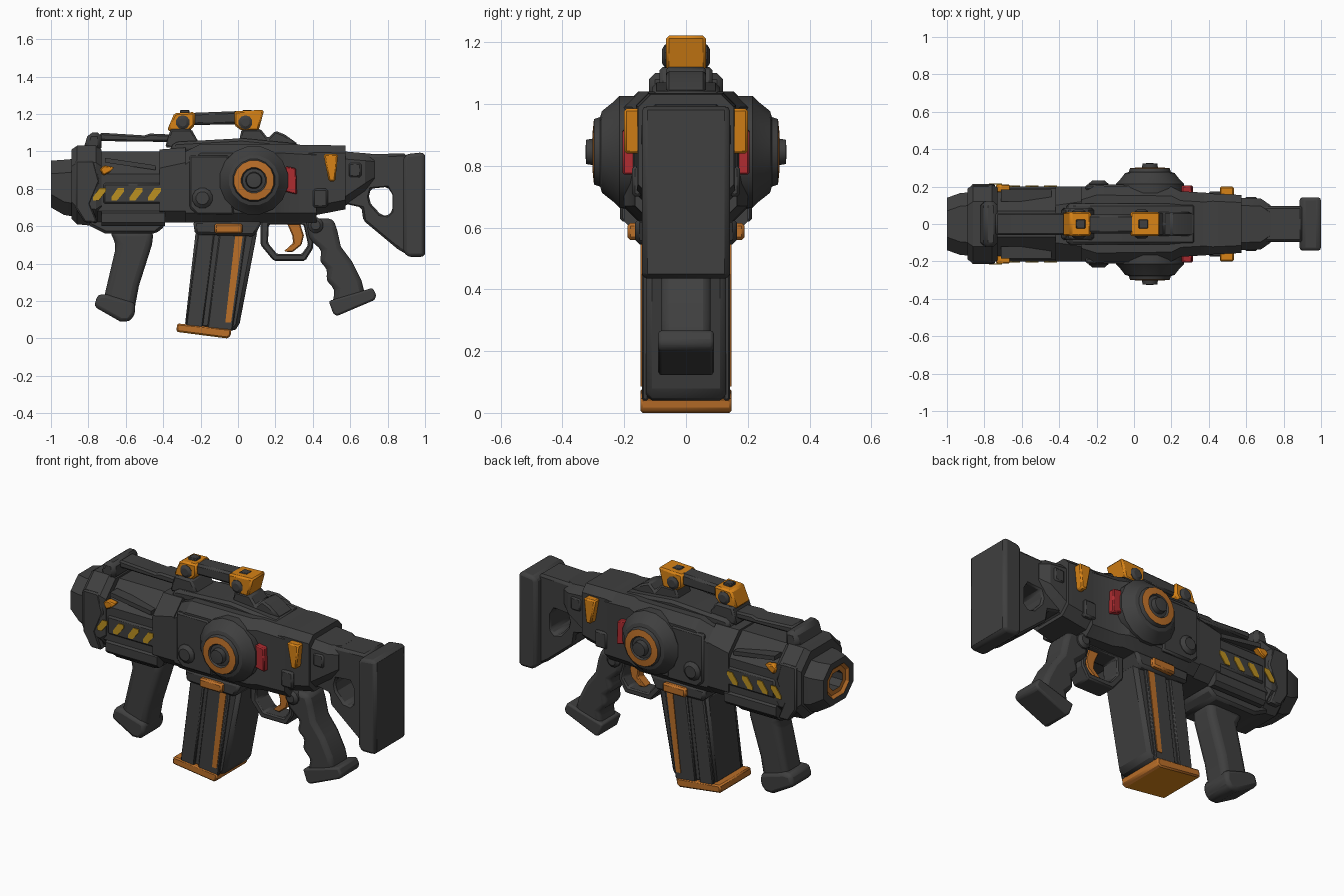
import bpy, bmesh, math


def colour(name, rgb):
    m = bpy.data.materials.new(name)
    m.diffuse_color = (*rgb, 1)
    return m


GREY = colour("dark_grey", (0.050, 0.050, 0.050))
ORANGE = colour("orange", (0.68, 0.225, 0.008))
RUST = colour("burnt_orange", (0.50, 0.16, 0.022))
AMBER = colour("amber_stripe", (0.50, 0.28, 0.015))
RED = colour("red", (0.42, 0.025, 0.03))


def finish(name, bm, mats, bevel=0, seg=1):
    bmesh.ops.recalc_face_normals(bm, faces=bm.faces)
    me = bpy.data.meshes.new(name)
    bm.to_mesh(me)
    bm.free()
    ob = bpy.data.objects.new(name, me)
    bpy.context.collection.objects.link(ob)
    for m in mats:
        me.materials.append(m)
    if bevel:
        b = ob.modifiers.new("bevel", 'BEVEL')
        b.width, b.segments, b.limit_method = bevel, seg, 'ANGLE'
        b.angle_limit = math.radians(35)
    return ob


def prism(name, pts, y0, y1, mat=GREY, bevel=0, seg=1, hole=None):
    """Side profile (x, z) extruded from y0 to y1; hole has as many points as pts."""
    bm = bmesh.new()
    n = len(pts)

    def ring(p, y):
        return [bm.verts.new((x, y, z)) for x, z in p]

    a, b = ring(pts, y0), ring(pts, y1)
    loops = [(a, b)]
    if hole:
        c, d = ring(hole, y0), ring(hole, y1)
        loops += [(a, c), (b, d), (c, d)]
    else:
        bm.faces.new(a)
        bm.faces.new(b)
    for p, q in loops:
        for i in range(n):
            j = (i + 1) % n
            bm.faces.new((p[i], p[j], q[j], q[i]))
    return finish(name, bm, [mat], bevel, seg)


def box(name, x0, x1, y0, y1, z0, z1, mat=GREY, bevel=0.01):
    return prism(name, [(x0, z0), (x1, z0), (x1, z1), (x0, z1)], y0, y1, mat, bevel)


def skin(name, rings, mats, bevel=0):
    """Skin closed rings of points; mats gives one material per band."""
    bm = bmesh.new()
    used = list(dict.fromkeys(mats))
    vs = [[bm.verts.new(p) for p in r] for r in rings]
    n = len(vs[0])
    for k in range(len(vs) - 1):
        for i in range(n):
            j = (i + 1) % n
            f = bm.faces.new((vs[k][i], vs[k][j], vs[k + 1][j], vs[k + 1][i]))
            f.material_index = used.index(mats[k])
    bm.faces.new(vs[0]).material_index = used.index(mats[0])
    bm.faces.new(vs[-1]).material_index = used.index(mats[-1])
    return finish(name, bm, used, bevel)


def loft(name, secs, mats=None, bevel=0):
    """Chamfered box sections along x: (x, z0, z1, half_y, top_chamfer, bottom_chamfer)."""
    rings = []
    for x, a, b, h, t, c in secs:
        yz = [(h, a + c), (h, b - t), (h - t, b), (t - h, b),
              (-h, b - t), (-h, a + c), (c - h, a), (h - c, a)]
        rings.append([(x, y, z) for y, z in yz])
    return skin(name, rings, mats or [GREY] * (len(secs) - 1), bevel)


def lathe(name, cx, cz, s, prof, mats=None, n=16):
    """Profile (radius, y) turned round a sideways axis, on side s."""
    rings = [[(cx + r * math.cos(2 * math.pi * (i + .5) / n), s * y,
               cz + r * math.sin(2 * math.pi * (i + .5) / n)) for i in range(n)] for r, y in prof]
    return skin(name, rings, mats or [GREY] * (len(prof) - 1))


# Muzzle with recessed orange bore, and the collar behind it
loft("muzzle", [(-.87, .65, .96, .17, .07, .07), (-.93, .66, .955, .165, .07, .07),
                (-1, .70, .95, .14, .07, .07), (-1, .735, .915, .10, .05, .05),
                (-.985, .75, .90, .088, .045, .045), (-.985, .775, .875, .06, .03, .03),
                (-.90, .775, .875, .06, .03, .03)],
     [GREY, GREY, GREY, RUST, RUST, GREY])
loft("front_collar", [(-.89, .64, 1.01, .19, .09, .09), (-.86, .61, 1.03, .21, .09, .09),
                      (-.76, .60, 1.03, .21, .09, .09), (-.73, .62, 1.01, .195, .09, .09)])
prism("collar_top_block", [(-.83, 1.0), (-.80, 1.10), (-.73, 1.10), (-.73, 1.0)], -.12, .12, GREY, .02)
for s in (-1, 1):
    prism("collar_cheek", [(-.87, .70), (-.82, .62), (-.75, .62), (-.79, .72), (-.74, .84), (-.77, .95), (-.87, .95)],
          s * .17, s * .213, GREY, .008)

# Barrel shroud, top rail and lower pad
loft("barrel_shroud", [(-.75, .62, 1.0, .19, .12, .06), (-.27, .62, 1.0, .19, .12, .06)])
loft("shroud_end", [(-.42, .62, 1.01, .20, .10, .06), (-.28, .62, 1.02, .20, .08, .06)])
prism("top_rail", [(-.74, 1.055), (-.74, 1.10), (-.50, 1.085), (-.47, 1.095), (-.36, 1.09), (-.36, 1.05)], -.06, .06, GREY, .01)
for s in (-1, 1):
    box("shroud_panel", -.72, -.40, s * .18, s * .20, .72, .83)
    for i in range(4):
        x, y = -.775 + i * .098, .211 if i == 0 else .199
        prism("warning_stripe", [(x, .737), (x + .03, .737), (x + .068, .785), (x + .068, .805), (x + .035, .805), (x, .755)],
              s * y, s * (y + .006), AMBER)
    prism("shroud_lug", [(-.74, .905), (-.715, .925), (-.66, .915), (-.69, .885), (-.72, .87)],
          s * .17, s * .212, ORANGE, .006)
    prism("shroud_rib", [(-.71, .94), (-.44, .90), (-.44, .925), (-.71, .965)], s * .12, s * .185)
    loft("lower_pad", [(x, .60, .69, .035, .02, .02) for x in (-.73, -.39)]).location.y = s * .165

# Front grip
prism("front_grip_bracket", [(-.81, .63), (-.79, .60), (-.71, .56), (-.44, .56), (-.39, .60), (-.39, .63)], -.14, .14, GREY, .02)
prism("front_grip", [(-.69, .58), (-.65, .50), (-.73, .16), (-.56, .12), (-.53, .28), (-.46, .50), (-.45, .58)],
      -.08, .08, GREY, .035, 3)
prism("front_grip_foot", [(-.77, .17), (-.75, .235), (-.70, .235), (-.55, .19), (-.55, .13), (-.58, .09), (-.63, .09)],
      -.095, .095, GREY, .02, 2)

# Receiver and rear body
loft("receiver", [(-.28, .62, 1.0, .20, .07, .05), (-.20, .62, 1.04, .205, .05, .05),
                  (.20, .62, 1.04, .20, .05, .05), (.25, .62, 1.04, .175, .05, .05),
                  (.42, .62, 1.03, .165, .05, .05)])
loft("rear_body", [(.30, .64, 1.03, .16, .05, .05), (.42, .66, 1.035, .162, .04, .05),
                   (.575, .69, 1.03, .155, .04, .05)])
prism("top_cover", [(-.37, 1.0), (-.34, 1.05), (.02, 1.07), (.33, 1.04), (.33, 1.0)], -.11, .11, GREY, .015)
prism("rear_sight_base", [(0, 1.03), (.02, 1.12), (.12, 1.12), (.16, 1.07), (.20, 1.11), (.25, 1.09), (.32, 1.04)],
      -.065, .065, GREY, .01)
for s in (-1, 1):
    # Side drum with coloured ring, pivot boss, red switch, rear clip
    lathe("side_drum", .085, .845, s,
          [(.185, .15), (.185, .215), (.165, .235), (.135, .272), (.115, .278), (.108, .298),
           (.069, .302), (.062, .292), (.045, .295), (.04, .323), (.018, .325)],
          [GREY] * 5 + [RUST] + [GREY] * 4)
    lathe("pivot_boss", -.19, .75, s, [(.06, .18), (.055, .215), (.035, .232)], n=12)
    prism("red_switch", [(.25, .785), (.315, .77), (.31, .91), (.255, .92)], s * .14, s * .205, RED, .006)
    prism("rear_clip", [(.485, .84), (.52, .84), (.535, .985), (.457, .985)], s * .14, s * .20, ORANGE, .008)
    prism("receiver_panel", [(-.26, .70), (-.26, .98), (-.05, .98), (-.02, .66), (-.22, .66)],
          s * .18, s * .212, GREY, .01)
    box("rear_stud", .40, .48, s * .14, s * .175, .70, .80)
    box("magazine_catch", -.125, .025, s * .13, s * .19, .56, .615, RUST)
    box("rear_slot_plate", .59, .66, s * .09, s * .145, .86, .94)

# Carry handle
prism("handle_front_mount", [(-.39, 1.02), (-.36, 1.12), (-.25, 1.12), (-.20, 1.03)], -.085, .085, GREY, .01)
prism("handle_front_post", [(-.38, 1.11), (-.34, 1.205), (-.23, 1.21), (-.23, 1.14), (-.26, 1.11)], -.065, .065, ORANGE, .01)
prism("handle_rear_post", [(-.02, 1.14), (-.02, 1.215), (.14, 1.222), (.11, 1.11), (.02, 1.11)], -.065, .065, ORANGE, .01)
prism("handle_bar", [(-.26, 1.14), (-.26, 1.205), (0, 1.215), (0, 1.145)], -.05, .05, GREY, .012)
for x in (-.285, .05):
    box("post_top_plate", x - .025, x + .025, -.025, .025, 1.19, 1.222, GREY, .004)
    for s in (-1, 1):
        lathe("handle_bolt", x - .01, 1.155, s, [(.038, .04), (.038, .068), (.022, .078)], n=10)

# Magazine; the underside of its base plate is brighter
prism("magazine_well", [(-.24, .63), (-.23, .555), (.09, .545), (.13, .63)], -.165, .165, GREY, .015)
prism("magazine", [(-.225, .58), (-.285, .06), (-.03, .035), (.005, .06), (.105, .58)], -.13, .13, GREY, .02)
for s in (-1, 1):
    prism("magazine_panel", [(-.215, .56), (-.28, .06), (-.19, .05), (-.125, .56)], s * .12, s * .143, GREY, .006)
    prism("magazine_rear_panel", [(-.10, .56), (-.165, .05), (-.03, .04), (.045, .56)], s * .12, s * .143, GREY, .006)
    prism("magazine_stripe", [(-.015, .55), (-.068, .085), (-.037, .085), (.025, .55)], s * .14, s * .147, RUST)
base = prism("magazine_base", [(-.325, .08), (-.33, .035), (-.06, 0), (-.04, .01), (-.035, .05)], -.148, .148, RUST, .008)
base.data.materials.append(ORANGE)
for f in base.data.polygons:
    f.material_index = int(f.normal.z < -.9)

# Trigger guard and trigger
prism("trigger_guard", [(.12, .64), (.12, .50), (.19, .415), (.36, .415), (.40, .48), (.41, .64)], -.06, .06, GREY, .008,
      hole=[(.165, .61), (.16, .51), (.21, .45), (.34, .45), (.375, .50), (.35, .61)])
prism("trigger", [(.26, .62), (.29, .55), (.295, .51), (.245, .465), (.29, .46), (.34, .50), (.352, .55), (.33, .62)],
      -.03, .03, RUST, .006)

# Pistol grip
prism("pistol_grip", [(.36, .64), (.38, .53), (.45, .47), (.435, .41), (.48, .37), (.47, .31), (.52, .26), (.50, .17),
                      (.68, .23), (.66, .31), (.61, .41), (.55, .49), (.53, .58), (.51, .64)], -.08, .08, GREY, .025, 2)
prism("pistol_grip_foot", [(.485, .20), (.72, .27), (.74, .23), (.73, .205), (.53, .12), (.51, .13)], -.09, .09, GREY, .02, 2)
for s in (-1, 1):
    lathe("grip_pin", .415, .605, s, [(.042, .05), (.042, .09), (.025, .105)], n=12)

# Stock frame with opening, and butt pad
loft("stock_neck", [(.56, .70, 1.0, .14, .04, .05), (.68, .78, .99, .135, .04, .05), (.73, .83, .985, .10, .04, .03)])
prism("stock_frame", [(.57, .98), (.90, .99), (.90, .75), (.90, .45), (.85, .48), (.67, .63), (.66, .70), (.57, .72)],
      -.095, .095, GREY, .012,
      hole=[(.71, .80), (.80, .81), (.825, .77), (.825, .68), (.80, .655), (.765, .66), (.71, .72), (.70, .76)])
prism("butt_pad", [(.885, .46), (.91, .435), (.99, .435), (1, .45), (1, .98), (.99, .995), (.90, .985), (.885, .96)],
      -.143, .143, GREY, .022, 2)

# Smooth round grips, keep hard edges
bpy.ops.object.select_all(action='SELECT')
bpy.context.view_layer.objects.active = bpy.context.selected_objects[0]
bpy.ops.object.shade_smooth_by_angle(angle=math.radians(25))
